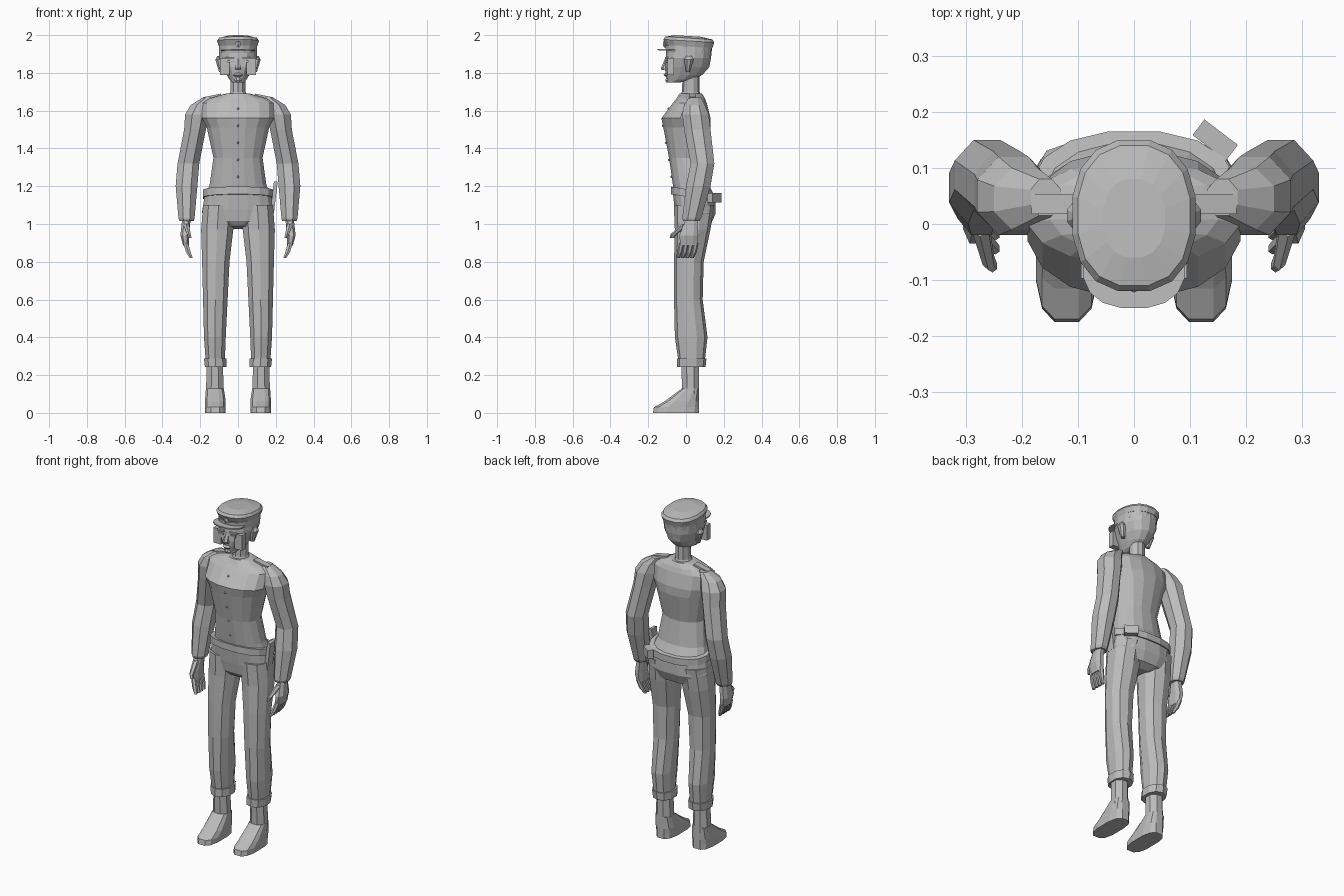
import bpy, bmesh
from math import cos, sin, pi, copysign
from mathutils import Matrix, Euler, Vector

default_cube = bpy.data.objects.get("Cube")
if default_cube:
    bpy.data.objects.remove(default_cube, do_unlink=True)

grey = bpy.data.materials.new("plain grey")
grey.use_nodes = True
grey.diffuse_color = (.5, .5, .5, 1)
grey.node_tree.nodes["Principled BSDF"].inputs["Base Color"].default_value = grey.diffuse_color


def finish(name, bm):
    bmesh.ops.recalc_face_normals(bm, faces=bm.faces[:])
    mesh = bpy.data.meshes.new(name)
    bm.to_mesh(mesh)
    bm.free()
    mesh.materials.append(grey)
    part = bpy.data.objects.new(name, mesh)
    bpy.context.collection.objects.link(part)
    return part


def ring(z, half, front, back):
    """Cross-section centred on the body's middle plane."""
    return z, -half, half, front, back


def limb(z, inner, outer, front, back):
    """Cross-section of a part that stands to one side."""
    return z, inner, outer, front, back


def loft(name, *rings, sides=8, roundness=1.0, tilt=0.0, mirror=1):
    """Skin a stack of rounded-box cross-sections and close both ends."""
    bm = bmesh.new()
    reach = cos(pi / sides) ** roundness
    loops = []
    for z, left, right, front, back in rings:
        loop = []
        for step in range(sides):
            angle = 2 * pi * (step + .5) / sides
            across = copysign(abs(cos(angle)) ** roundness, cos(angle)) / reach
            along = copysign(abs(sin(angle)) ** roundness, sin(angle)) / reach
            x = (left + right + across * (right - left)) / 2
            y = (front + back + along * (back - front)) / 2
            loop.append(bm.verts.new((mirror * x, y, z + tilt * y)))
        loops.append(loop)
    for lower, upper in zip(loops, loops[1:]):
        for i in range(sides):
            j = (i + 1) % sides
            bm.faces.new((lower[i], lower[j], upper[j], upper[i]))
    bm.faces.new(loops[0])
    bm.faces.new(loops[-1])
    return finish(name, bm)


def box(name, centre, size, turn=(0, 0, 0)):
    bm = bmesh.new()
    bmesh.ops.create_cube(bm, size=1, matrix=Matrix.LocRotScale(centre, Euler(turn), size))
    return finish(name, bm)


# Jacket body and neck
jacket = loft("jacket",
              ring(z=1.15, half=.17, front=-.06, back=.15),
              ring(z=1.21, half=.15, front=-.07, back=.12),
              ring(z=1.35, half=.13, front=-.09, back=.1),
              ring(z=1.51, half=.165, front=-.12, back=.13),
              ring(z=1.56, half=.19, front=-.13, back=.13),
              ring(z=1.64, half=.19, front=-.07, back=.11),
              ring(z=1.665, half=.15, front=-.05, back=.1),
              ring(z=1.69, half=.065, front=-.035, back=.085),
              sides=16, roundness=.9)
loft("neck",
     ring(z=1.66, half=.06, front=-.03, back=.08),
     ring(z=1.7, half=.04, front=-.02, back=.07),
     ring(z=1.79, half=.04, front=-.015, back=.07), sides=10)

# Jacket buttons, set on the cloth down the middle
bpy.context.view_layer.update()
for number in range(5):
    height = 1.25 + number * .09
    hit, spot, normal, face = jacket.ray_cast(Vector((0, -1, height)), Vector((0, 1, 0)))
    bm = bmesh.new()
    bmesh.ops.create_icosphere(bm, subdivisions=1, radius=.007, matrix=Matrix.Translation(spot))
    finish("jacket_button", bm)

# Belt, trouser seat and belt gear
loft("belt",
     ring(z=1.145, half=.185, front=-.08, back=.165),
     ring(z=1.185, half=.185, front=-.08, back=.165),
     sides=16, roundness=.85, tilt=-.16)
loft("trouser_seat",
     ring(z=.985, half=.07, front=-.03, back=.09),
     ring(z=1.01, half=.165, front=-.05, back=.13),
     ring(z=1.07, half=.19, front=-.06, back=.155),
     ring(z=1.16, half=.175, front=-.07, back=.155),
     sides=16, roundness=.8, tilt=-.12)
box("belt_pouch", centre=(.145, .15, 1.14), size=(.075, .035, .05), turn=(0, 0, -.65))
box("holster", centre=(.19, .03, 1.14), size=(.02, .05, .17), turn=(0, .12, 0))

# Head and face
loft("head",
     ring(z=1.75, half=.03, front=-.1, back=-.03),
     ring(z=1.765, half=.045, front=-.1, back=.045),
     ring(z=1.79, half=.06, front=-.105, back=.085),
     ring(z=1.83, half=.08, front=-.11, back=.12),
     ring(z=1.88, half=.1, front=-.105, back=.13),
     ring(z=1.93, half=.1, front=-.1, back=.135),
     sides=14, roundness=.9)
loft("nose",
     ring(z=1.815, half=.016, front=-.125, back=-.09),
     ring(z=1.825, half=.016, front=-.13, back=-.09),
     ring(z=1.875, half=.008, front=-.11, back=-.09), sides=6)
loft("mouth",
     ring(z=1.78, half=.015, front=-.11, back=-.09),
     ring(z=1.79, half=.025, front=-.12, back=-.09),
     ring(z=1.8, half=.015, front=-.11, back=-.09))
loft("chin",
     ring(z=1.75, half=.015, front=-.105, back=-.07),
     ring(z=1.76, half=.02, front=-.11, back=-.07),
     ring(z=1.775, half=.015, front=-.105, back=-.07))

# Peaked cap
cap_shape = dict(sides=16, roundness=.85)
loft("cap_band",
     ring(z=1.905, half=.1, front=-.105, back=.13),
     ring(z=1.945, half=.1, front=-.11, back=.14), **cap_shape)
loft("cap_crown",
     ring(z=1.94, half=.1, front=-.105, back=.14),
     ring(z=1.97, half=.11, front=-.12, back=.15),
     ring(z=1.985, half=.1, front=-.11, back=.14),
     ring(z=1.996, half=.055, front=-.06, back=.08), tilt=-.06, **cap_shape)
loft("cap_peak",
     ring(z=1.914, half=.09, front=-.15, back=-.01),
     ring(z=1.921, half=.09, front=-.15, back=-.01), tilt=-.04, **cap_shape)
loft("cap_badge",
     ring(z=1.935, half=.01, front=-.115, back=-.09),
     ring(z=1.95, half=.016, front=-.12, back=-.09),
     ring(z=1.965, half=.008, front=-.12, back=-.09), sides=6)

for side, label in ((1, "left"), (-1, "right")):
    # Ears, brows, eyes and cheek plates
    loft(label + "_ear",
         limb(z=1.805, inner=.075, outer=.1, front=0, back=.02),
         limb(z=1.87, inner=.08, outer=.12, front=-.01, back=.04),
         limb(z=1.89, inner=.09, outer=.11, front=0, back=.03), mirror=side)
    box(label + "_cheek_plate", centre=(side * .07, -.08, 1.833), size=(.05, .035, .09))
    box(label + "_brow", centre=(side * .04, -.103, 1.88), size=(.045, .016, .01))
    box(label + "_eye", centre=(side * .04, -.1, 1.86), size=(.03, .012, .012))

    # Shoulder strap
    box(label + "_shoulder_strap", centre=(side * .135, .036, 1.675),
        size=(.095, .036, .012), turn=(0, side * .2, 0))

    # Sleeve with full shoulder, bent elbow and gathered cuff
    loft(label + "_sleeve",
         limb(z=1.015, inner=.235, outer=.31, front=-.015, back=.07),
         limb(z=1.03, inner=.23, outer=.315, front=-.02, back=.08),
         limb(z=1.2, inner=.215, outer=.33, front=0, back=.13),
         limb(z=1.32, inner=.205, outer=.32, front=.025, back=.15),
         limb(z=1.5, inner=.17, outer=.285, front=-.01, back=.13),
         limb(z=1.58, inner=.15, outer=.28, front=-.02, back=.12),
         limb(z=1.63, inner=.14, outer=.25, front=-.01, back=.1),
         limb(z=1.67, inner=.13, outer=.185, front=.015, back=.08), mirror=side)

    # Palm, curled fingers and thumb
    loft(label + "_palm",
         limb(z=.885, inner=.26, outer=.29, front=-.03, back=.06),
         limb(z=.94, inner=.26, outer=.305, front=-.035, back=.065),
         limb(z=1.03, inner=.25, outer=.295, front=0, back=.06),
         roundness=.8, mirror=side)
    for finger in range(4):
        front = -.035 + finger * .025
        loft(label + "_finger",
             limb(z=.82, inner=.24, outer=.255, front=front - .018, back=front),
             limb(z=.85, inner=.25, outer=.275, front=front - .01, back=front + .014),
             limb(z=.9, inner=.265, outer=.29, front=front, back=front + .025),
             sides=6, mirror=side)
    loft(label + "_thumb",
         limb(z=.925, inner=.245, outer=.26, front=-.085, back=-.065),
         limb(z=.945, inner=.25, outer=.27, front=-.08, back=-.05),
         limb(z=1, inner=.26, outer=.29, front=-.02, back=.02), sides=6, mirror=side)

    # Trouser leg and rolled cuff
    leg_shape = dict(sides=10, roundness=.9, mirror=side)
    loft(label + "_trouser_leg",
         limb(z=.26, inner=.07, outer=.17, front=-.035, back=.095),
         limb(z=.4, inner=.065, outer=.18, front=-.055, back=.11),
         limb(z=.6, inner=.055, outer=.185, front=-.06, back=.085),
         limb(z=.8, inner=.045, outer=.19, front=-.06, back=.09),
         limb(z=.97, inner=.025, outer=.195, front=-.055, back=.125),
         limb(z=1.1, inner=.02, outer=.185, front=-.06, back=.145), **leg_shape)
    loft(label + "_trouser_cuff",
         limb(z=.242, inner=.06, outer=.175, front=-.045, back=.1),
         limb(z=.288, inner=.06, outer=.18, front=-.045, back=.105), **leg_shape)

    # Ankle and shoe
    loft(label + "_ankle",
         limb(z=.1, inner=.075, outer=.17, front=-.02, back=.07),
         limb(z=.26, inner=.08, outer=.165, front=-.025, back=.07), mirror=side)
    loft(label + "_shoe",
         limb(z=0, inner=.065, outer=.175, front=-.175, back=.07),
         limb(z=.03, inner=.065, outer=.175, front=-.17, back=.07),
         limb(z=.06, inner=.065, outer=.175, front=-.115, back=.07),
         limb(z=.13, inner=.075, outer=.17, front=-.02, back=.07),
         sides=12, roundness=.7, mirror=side)
